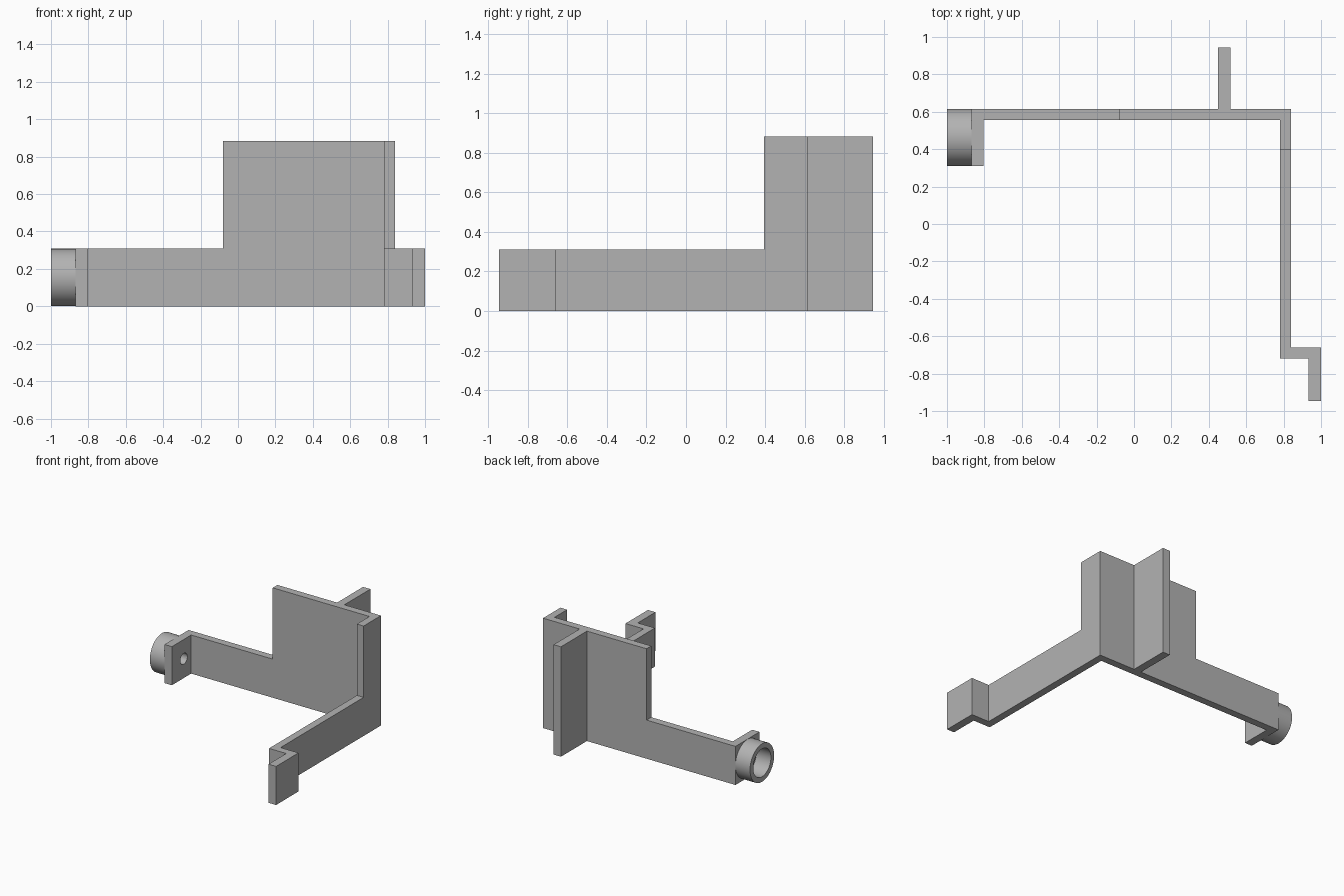
import bpy, bmesh, math
from mathutils import Vector

cube = bpy.data.objects.get("Cube")
if cube:
    bpy.data.objects.remove(cube, do_unlink=True)

grey = bpy.data.materials.new("plain grey")
grey.use_nodes = True
colour = (0.45, 0.45, 0.45, 1)
grey.diffuse_color = colour
grey.node_tree.nodes["Principled BSDF"].inputs["Base Color"].default_value = colour


def rect(a0, a1, b0, b1):
    return [(a0, b0), (a1, b0), (a1, b1), (a0, b1)]


def circle(a, b, r, n=64):
    return [(a + r * math.cos(2 * math.pi * i / n), b + r * math.sin(2 * math.pi * i / n))
            for i in range(n)]


def prism(name, axis, start, end, *loops):
    """Extrude an outline, with optional hole loops, along one axis."""
    place = {"x": lambda a, b: (start, a, b),
             "y": lambda a, b: (a, start, b),
             "z": lambda a, b: (a, b, start)}[axis]
    normal = Vector([float(axis == c) for c in "xyz"])
    bm = bmesh.new()
    edges = []
    for loop in loops:
        verts = [bm.verts.new(place(a, b)) for a, b in loop]
        edges += [bm.edges.new((v, verts[i - 1])) for i, v in enumerate(verts)]
    bmesh.ops.triangle_fill(bm, edges=edges, use_beauty=True, normal=normal)
    out = bmesh.ops.extrude_face_region(bm, geom=bm.faces[:], use_keep_orig=True)
    moved = [g for g in out["geom"] if isinstance(g, bmesh.types.BMVert)]
    bmesh.ops.translate(bm, verts=moved, vec=normal * (end - start))
    bmesh.ops.recalc_face_normals(bm, faces=bm.faces[:])
    mesh = bpy.data.meshes.new(name)
    bm.to_mesh(mesh)
    bm.free()
    mesh.materials.append(grey)
    obj = bpy.data.objects.new(name, mesh)
    bpy.context.collection.objects.link(obj)
    return obj


LOW, HIGH = 0.31, 0.883          # arm height, tall panel height
BACK_IN, BACK_OUT = 0.555, 0.615   # back wall faces
SIDE_IN, SIDE_OUT = 0.78, 0.84   # side wall faces
FLANGE = -0.87                   # outer face of the tube flange
centre = (0.4625, LOW / 2)       # tube axis

# Stepped back wall and the side wall that meets it at the corner
prism("back_wall", "y", BACK_IN, BACK_OUT,
      [(FLANGE, 0), (SIDE_OUT, 0), (SIDE_OUT, HIGH), (-0.08, HIGH), (-0.08, LOW), (FLANGE, LOW)])
prism("side_wall", "x", SIDE_IN, SIDE_OUT,
      [(-0.72, 0), (BACK_IN, 0), (BACK_IN, HIGH), (0.395, HIGH), (0.395, LOW), (-0.72, LOW)])

# Fin standing out behind the back wall
prism("back_fin", "z", 0, HIGH, rect(0.45, 0.515, BACK_OUT, 0.945))

# Offset foot at the front end of the side wall
prism("front_foot", "z", 0, LOW,
      [(SIDE_OUT, -0.72), (0.933, -0.72), (0.933, -0.945), (1, -0.945), (1, -0.66), (SIDE_OUT, -0.66)])

# Drilled flange and the open tube on its outer face
prism("tube_flange", "x", FLANGE, -0.805,
      rect(0.31, BACK_IN, 0, LOW), circle(*centre, 0.044))
tube = prism("tube", "x", -1, FLANGE, circle(*centre, 0.153), circle(*centre, 0.112))

bpy.ops.object.select_all(action="DESELECT")
tube.select_set(True)
bpy.context.view_layer.objects.active = tube
bpy.ops.object.shade_smooth_by_angle(angle=math.radians(30))
